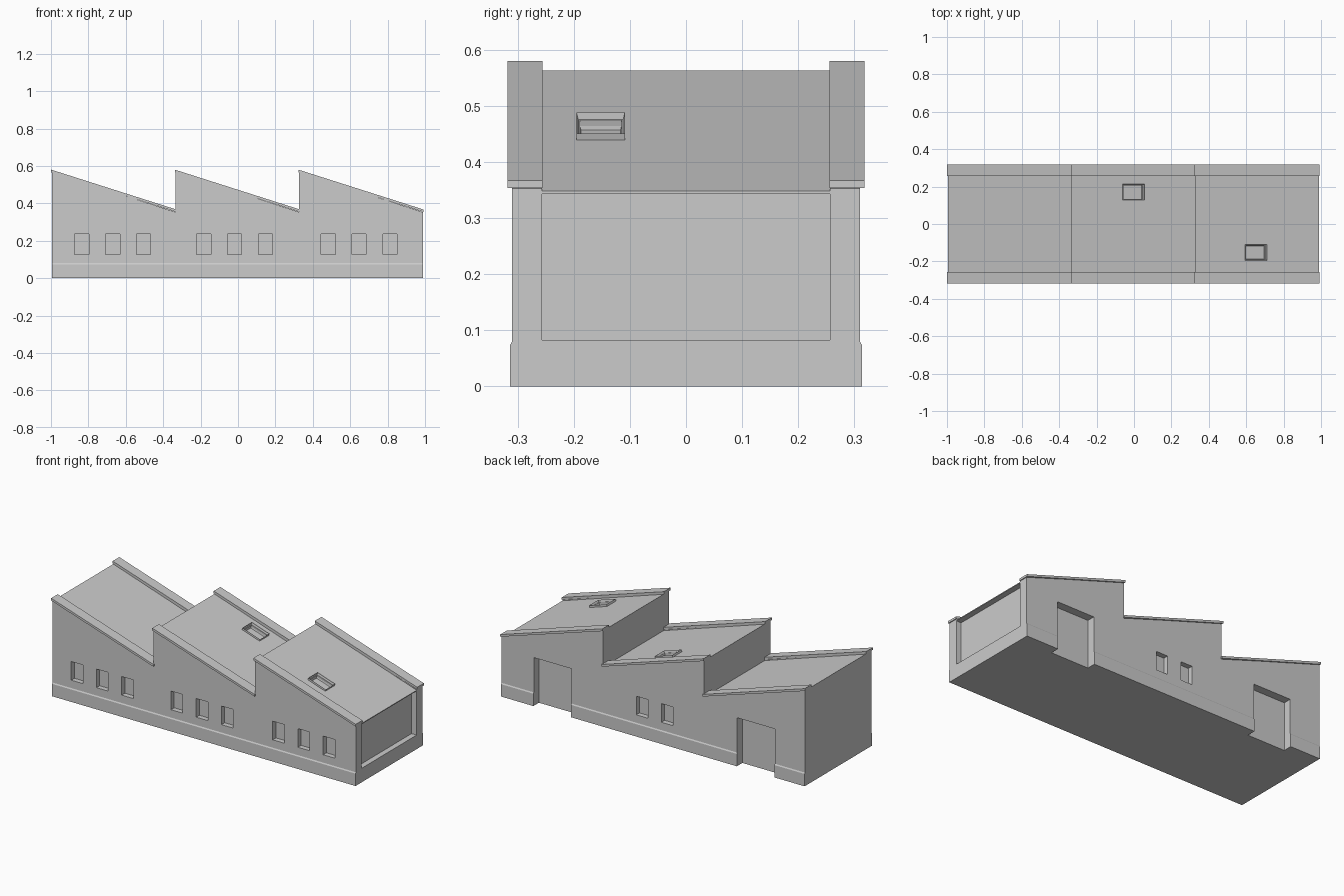
import bpy, bmesh, math
from mathutils import Matrix, Vector

if "Cube" in bpy.data.objects:
    bpy.data.objects.remove(bpy.data.objects["Cube"])

X0, PERIOD, DROP = -0.995, 0.661, 0.215
SLOPE = math.atan2(DROP, PERIOD)


def finish(name, bm):
    bmesh.ops.recalc_face_normals(bm, faces=bm.faces)
    me = bpy.data.meshes.new(name)
    bm.to_mesh(me)
    bm.free()
    ob = bpy.data.objects.new(name, me)
    bpy.context.collection.objects.link(ob)
    return ob


def extrude_xz(name, pts, y0, y1):
    bm = bmesh.new()
    face = bm.faces.new([bm.verts.new((x, y0, z)) for x, z in pts])
    geo = bmesh.ops.extrude_face_region(bm, geom=[face])["geom"]
    bmesh.ops.translate(bm, vec=(0, y1 - y0, 0),
                        verts=[v for v in geo if isinstance(v, bmesh.types.BMVert)])
    return finish(name, bm)


def add_box(bm, lo, hi, mat=None):
    lo, hi = Vector(lo), Vector(hi)
    m = Matrix.Translation((lo + hi) / 2) @ Matrix.Diagonal((*(hi - lo), 1))
    return bmesh.ops.create_cube(bm, size=1, matrix=(mat or Matrix()) @ m)["verts"]


def cut(ob, cutter):
    mod = ob.modifiers.new("openings", 'BOOLEAN')
    mod.operation, mod.solver, mod.object = 'DIFFERENCE', 'EXACT', cutter
    bpy.context.view_layer.objects.active = ob
    bpy.ops.object.modifier_apply(modifier=mod.name)


def sawtooth(z_high):
    pts = []
    for i in range(3):
        x = X0 + PERIOD * i
        pts += [(x, z_high), (x + PERIOD, z_high - DROP)]
    return pts


X1 = X0 + 3 * PERIOD

# Hall core with sawtooth roof; right end set back under a thin roof lip
core = extrude_xz("sawtooth_hall",
                  [(X0, 0.03)] + sawtooth(0.563) + [(X1, 0.343), (0.955, 0.343), (0.955, 0.03)],
                  -0.258, 0.258)

# Long side walls rising into parapets
walls = [extrude_xz(n, [(X0, 0.03)] + sawtooth(0.568) + [(X1, 0.03)], s * 0.257, s * 0.31)
         for n, s in (("front_wall", -1), ("back_wall", 1))]

# Plinth with chamfered top edge
bm = bmesh.new()
prof = [(-0.314, 0), (0.314, 0), (0.314, 0.073), (0.308, 0.083), (-0.308, 0.083), (-0.314, 0.073)]
f = bm.faces.new([bm.verts.new((X0, y, z)) for y, z in prof])
geo = bmesh.ops.extrude_face_region(bm, geom=[f])["geom"]
bmesh.ops.translate(bm, vec=(X1 - X0, 0, 0),
                    verts=[v for v in geo if isinstance(v, bmesh.types.BMVert)])
plinth = finish("plinth", bm)

# Sloping copings on each parapet
for side, s in (("front", -1), ("back", 1)):
    for i in range(3):
        a = X0 + PERIOD * i - 0.004
        b = a + PERIOD + 0.008
        extrude_xz(f"{side}_coping_{i + 1}",
                   [(a, 0.566), (a, 0.58), (b, 0.367), (b, 0.354)], s * 0.256, s * 0.318)

# Window recesses: front rows of three, back pair in the middle bay
bm = bmesh.new()
for bay in (-0.67, -0.018, 0.647):
    for k in (-1, 0, 1):
        x = bay + 0.165 * k
        add_box(bm, (x - 0.038, -0.4, 0.126), (x + 0.038, -0.28, 0.236))
front_cut = finish("front_cutter", bm)

# Door recesses and back windows
bm = bmesh.new()
for x in (0.07, -0.095):
    add_box(bm, (x - 0.038, 0.28, 0.126), (x + 0.038, 0.4, 0.236))
for x in (0.655, -0.675):
    add_box(bm, (x - 0.123, 0.262, -0.1), (x + 0.123, 0.4, 0.285))
back_cut = finish("back_cutter", bm)

# Roof lights: raised sloping frames with sunken panes
bm_hole = bmesh.new()
for n, x, y, tooth in (("middle", -0.005, 0.17, 1), ("right", 0.65, -0.152, 2)):
    z = 0.563 - DROP * (x - X0 - PERIOD * tooth) / PERIOD
    mat = Matrix.Translation((x, y, z)) @ Matrix.Rotation(SLOPE, 4, 'Y')
    add_box(bm_hole, (-0.054, -0.037, -0.03), (0.054, 0.037, 0.1), mat)
    bm = bmesh.new()
    add_box(bm, (-0.06, -0.043, -0.04), (0.06, 0.043, 0.012))
    top = max(bm.faces, key=lambda q: q.calc_center_median().z)
    bmesh.ops.inset_region(bm, faces=[top], thickness=0.011)
    bmesh.ops.translate(bm, verts=top.verts[:], vec=(0, 0, -0.03))
    bm.transform(mat)
    finish(f"{n}_roof_light", bm)
hole_cut = finish("roof_light_cutter", bm_hole)

# Cut the openings, then drop the cutters
cut(walls[0], front_cut)
cut(walls[1], back_cut)
cut(plinth, back_cut)
cut(core, hole_cut)
for c in (front_cut, back_cut, hole_cut):
    bpy.data.objects.remove(c)
